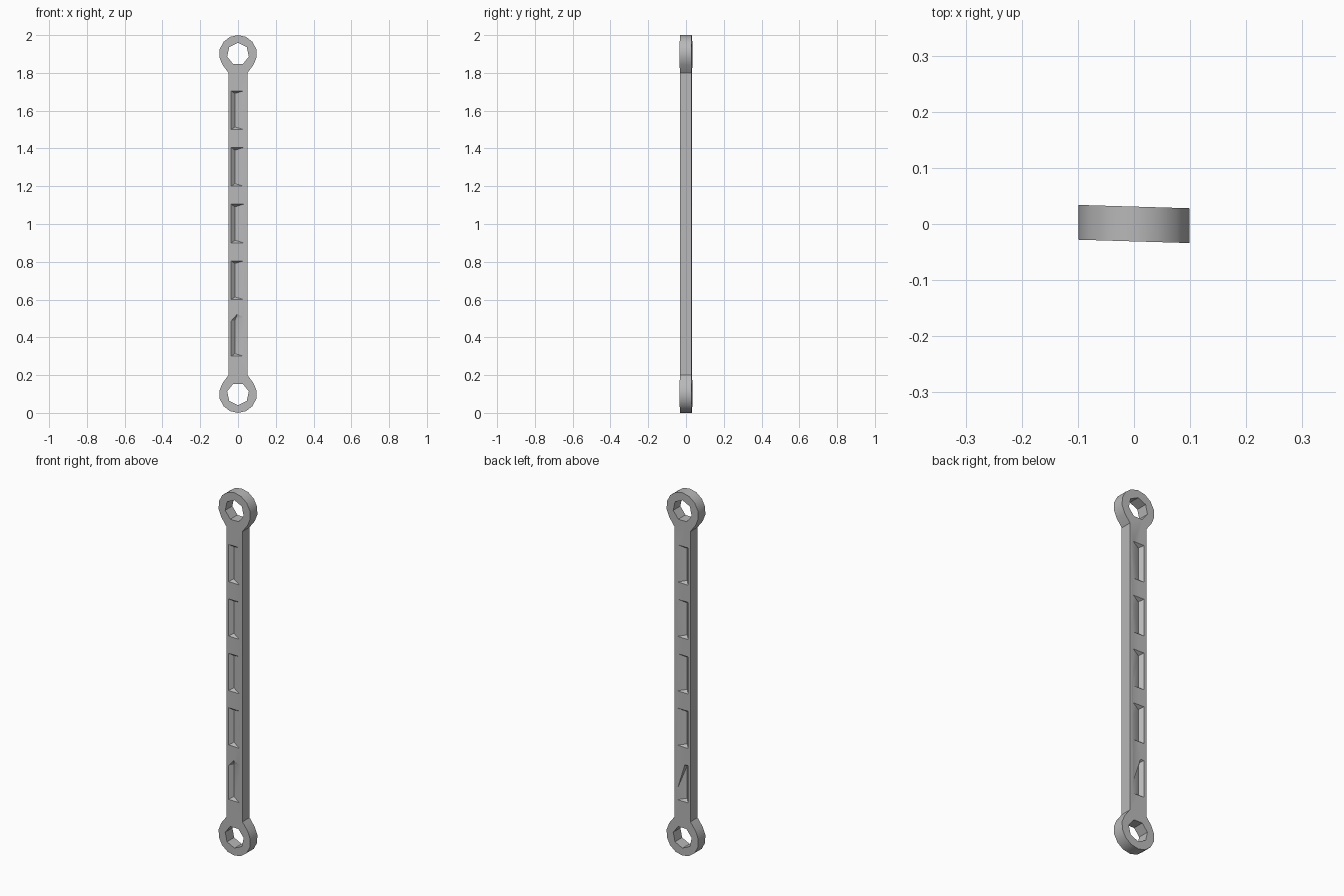
import bpy, bmesh, math

cube = bpy.data.objects.get("Cube")
if cube:
    bpy.data.objects.remove(cube, do_unlink=True)

HALF = 0.031      # half thickness of the bar
EYE_Z = 0.9       # eye centres above and below the middle
DEPTH = 0.018     # pocket depth

steel = bpy.data.materials.new("grey steel")
steel.use_nodes = True
steel.diffuse_color = (0.48, 0.48, 0.48, 1)
steel.node_tree.nodes["Principled BSDF"].inputs["Base Color"].default_value = (0.48, 0.48, 0.48, 1)


def make_object(name, bm):
    bmesh.ops.recalc_face_normals(bm, faces=bm.faces)
    mesh = bpy.data.meshes.new(name)
    bm.to_mesh(mesh)
    bm.free()
    mesh.materials.append(steel)
    obj = bpy.data.objects.new(name, mesh)
    bpy.context.collection.objects.link(obj)
    return obj


def prism(name, outline, half):
    """Extrude an x-z outline along y."""
    bm = bmesh.new()
    face = bm.faces.new([bm.verts.new((x, -half, z)) for x, z in outline])
    new = bmesh.ops.extrude_face_region(bm, geom=[face])["geom"]
    bmesh.ops.translate(bm, vec=(0, 2 * half, 0),
                        verts=[v for v in new if isinstance(v, bmesh.types.BMVert)])
    return make_object(name, bm)


def pocket(name, side, low, high, peak=0, lean=0):
    """Wedge cutter: steep wall on the -x side, floor rising towards +x."""
    inner, face, outer = HALF - DEPTH, HALF, HALF + 0.01
    k = (outer - inner) / (face - inner)

    def ray(deep, rim):     # carry the wall beyond the bar face
        return [a + (b - a) * k for a, b in zip(deep, rim)]

    rings = []
    for z, slope in ((low, 0.014), (high, -0.014)):
        top = slope < 0
        deep = (-0.016, z + slope)
        left = ray(deep, (-0.036, z - (peak if top else 0)))
        right = ray(deep, (0.03 - (lean if top else 0), z))
        mid = ray(deep, (-0.004, z + (peak if top else 0)))
        rings.append([(deep[0], inner, deep[1]), (left[0], outer, left[1]),
                      (mid[0], outer, mid[1]), (right[0], outer, right[1])])
    bm = bmesh.new()
    bottom, upper = [[bm.verts.new((x, side * y, z)) for x, y, z in r] for r in rings]
    for i in range(4):
        j = (i + 1) % 4
        bm.faces.new((bottom[i], bottom[j], upper[j], upper[i]))
    for ring in (bottom, upper):
        bm.faces.new(ring)
    bmesh.ops.triangulate(bm, faces=bm.faces)
    return make_object(name, bm)


# Bar outline with a rounded eye at each end
top_half = [(0.05, 0.8)]
for i in range(11):
    a = math.radians(-35 + 25 * i)
    top_half.append((0.1 * math.cos(a), EYE_Z + 0.1 * math.sin(a)))
top_half.append((-0.05, 0.8))
outline = [(x, 1 + z) for x, z in top_half] + [(-x, 1 - z) for x, z in top_half]
bar = prism("link_bar", outline, HALF)

# Seven-sided holes through the eyes, flat edge towards the middle
cutters = []
for name, s in (("upper_hole_cutter", 1), ("lower_hole_cutter", -1)):
    ring = [(0.059 * math.sin(i * math.tau / 7),
             1 + s * (EYE_Z + 0.059 * math.cos(i * math.tau / 7))) for i in range(7)]
    cutters.append(prism(name, ring, 0.1))

# Five wedge pockets on the front and on the back
for side, label in ((-1, "front"), (1, "back")):
    for i in range(5):
        low = 0.3 + 0.3 * i
        peak = 0.018 if i == 0 and side < 0 else 0
        lean = 0.045 if i == 0 and side > 0 else 0
        cutters.append(pocket(f"{label}_pocket_cutter_{i + 1}", side, low, low + 0.205, peak, lean))

for cutter in cutters:
    cutter.hide_render = True
    mod = bar.modifiers.new(cutter.name, 'BOOLEAN')
    mod.operation = 'DIFFERENCE'
    mod.solver = 'EXACT'
    mod.object = cutter

bpy.ops.object.select_all(action='DESELECT')
bar.select_set(True)
bpy.context.view_layer.objects.active = bar
for cutter in cutters:
    bpy.ops.object.modifier_apply(modifier=cutter.name)
for cutter in cutters:
    bpy.data.objects.remove(cutter, do_unlink=True)

# The plate is very slightly skewed across its width
for v in bar.data.vertices:
    v.co.y -= 0.03 * v.co.x
bpy.ops.object.shade_smooth_by_angle(angle=math.radians(26))
